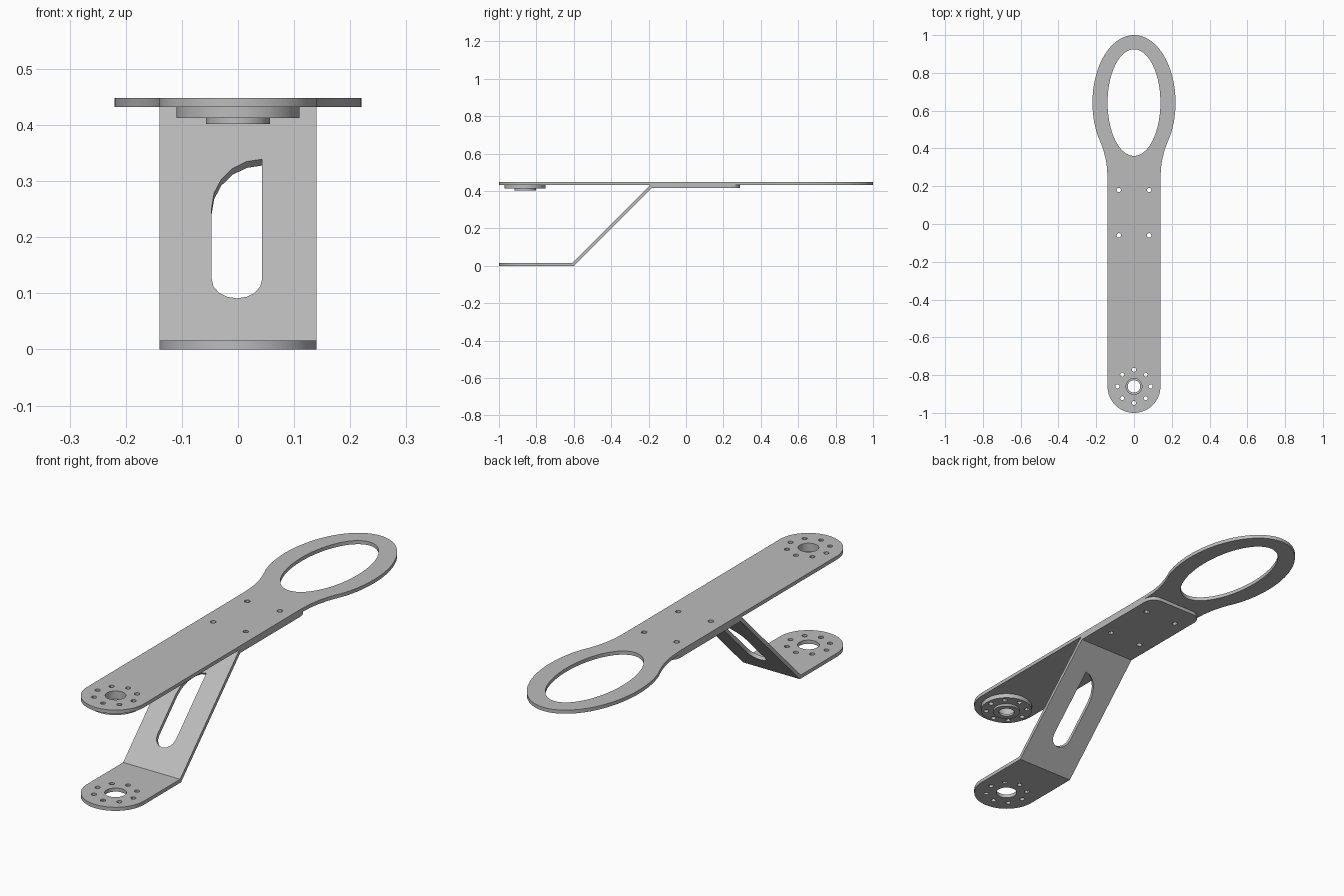
import bpy
import bmesh
from math import sin, cos, pi, radians

cube = bpy.data.objects.get("Cube")
if cube:
    bpy.data.objects.remove(cube, do_unlink=True)

grey = bpy.data.materials.new("brushed grey metal")
grey.use_nodes = True
colour = (0.5, 0.5, 0.5, 1)
grey.diffuse_color = colour
grey.node_tree.nodes["Principled BSDF"].inputs["Base Color"].default_value = colour

HALF = 0.14          # half width of the strips
T = 0.016            # sheet thickness
PIVOT = -0.86        # y of the pivot centre
BEND_LOW, BEND_HIGH = -0.6, -0.184


def arc(cx, cy, rx, ry, a0, a1, n):
    """Points on an elliptical arc, angles in degrees."""
    return [(cx + rx * cos(radians(a0 + (a1 - a0) * i / n)),
             cy + ry * sin(radians(a0 + (a1 - a0) * i / n))) for i in range(n + 1)]


def circle(cx, cy, r, n=16):
    return arc(cx, cy, r, r, 0, 360, n)[:-1]


def plate(loops, z0, z1):
    """Bmesh of a flat plate; the first loop is the outline, the others holes."""
    curve = bpy.data.curves.new("outline", "CURVE")
    curve.dimensions = "2D"
    curve.fill_mode = "BOTH"
    curve.extrude = (z1 - z0) / 2
    for loop in loops:
        spline = curve.splines.new("POLY")
        spline.points.add(len(loop) - 1)
        for point, (x, y) in zip(spline.points, loop):
            point.co = (x, y, 0, 1)
        spline.use_cyclic_u = True
    helper = bpy.data.objects.new("outline", curve)
    bpy.context.collection.objects.link(helper)
    mesh = bpy.data.meshes.new_from_object(helper)
    bm = bmesh.new()
    bm.from_mesh(mesh)
    bpy.data.objects.remove(helper, do_unlink=True)
    bpy.data.curves.remove(curve)
    bpy.data.meshes.remove(mesh)
    bmesh.ops.translate(bm, verts=bm.verts, vec=(0, 0, (z0 + z1) / 2))
    bmesh.ops.remove_doubles(bm, verts=bm.verts, dist=1e-5)
    bmesh.ops.recalc_face_normals(bm, faces=bm.faces)
    return bm


def finish(bm, name):
    mesh = bpy.data.meshes.new(name)
    bm.to_mesh(mesh)
    bm.free()
    mesh.materials.clear()
    mesh.materials.append(grey)
    for poly in mesh.polygons:
        poly.material_index = 0
    ob = bpy.data.objects.new(name, mesh)
    bpy.context.collection.objects.link(ob)
    bpy.ops.object.select_all(action="DESELECT")
    ob.select_set(True)
    bpy.context.view_layer.objects.active = ob
    bpy.ops.object.shade_smooth_by_angle(angle=radians(30))
    return ob


def mirrored(half):
    """Close a right-hand run of points with its mirror image."""
    return half + [(-x, y) for x, y in reversed(half)]


bolt_ring = [circle(0.088 * cos(i * pi / 4), PIVOT + 0.088 * sin(i * pi / 4), 0.011, 12)
             for i in range(8)]
rivet_holes = [circle(x, y, 0.012, 12) for x in (-0.08, 0.08) for y in (-0.06, 0.18)]
round_end = arc(0, PIVOT, HALF, HALF, 180, 360, 32)

# Upper arm with the oval loop at the back
neck = [(HALF, 0.24), (0.143, 0.3), (0.15, 0.345), (0.163, 0.395), (0.178, 0.435)]
loop_outer = arc(0, 0.6425, 0.22, 0.3575, -30, 210, 56)
loop_hole = arc(0, 0.6425, HALF, 0.2825, 0, 360, 56)[:-1]
arm_outline = round_end + neck + loop_outer + [(-x, y) for x, y in reversed(neck)]
finish(plate([arm_outline, loop_hole, circle(0, PIVOT, 0.042, 32)]
             + bolt_ring + rivet_holes, 0.432, 0.448), "upper_arm")

# Stepped bearing under the arm
finish(plate([circle(0, PIVOT, 0.11, 48), circle(0, PIVOT, 0.042, 32)] + bolt_ring,
             0.412, 0.432), "bearing_flange")
finish(plate([circle(0, PIVOT, 0.057, 40), circle(0, PIVOT, 0.033, 32)],
             0.402, 0.412), "bearing_collar")

# Bent bracket: foot, sloping web and mounting flange, made flat and then bent
foot = [round_end + [(HALF, BEND_LOW), (-HALF, BEND_LOW)],
        circle(0, PIVOT, 0.044, 32)] + bolt_ring
slot_z = (arc(-0.002, 0.125, 0.045, 0.034, 180, 360, 8)
          + arc(0.043, 0.252, 0.09, 0.087, 90, 180, 5))
slot = [(x, BEND_LOW + z) for x, z in slot_z]
web = [mirrored([(HALF, BEND_LOW), (HALF, BEND_HIGH)]), slot]
flange = [mirrored([(HALF, BEND_HIGH)] + arc(HALF - 0.05, 0.24, 0.05, 0.05, 0, 90, 8))]
flange += rivet_holes


def bend_mesh(bm, sloped):
    """Raise a flat section to its place, with mitred ends on the bends."""
    ends = [f for f in bm.faces
            if any(all(abs(v.co.y - b) < 1e-4 for v in f.verts)
                   for b in (BEND_LOW, BEND_HIGH))]
    bmesh.ops.delete(bm, geom=ends, context="FACES_ONLY")
    for v in bm.verts:
        x, y, z = v.co
        rise = min(max(y, BEND_LOW), BEND_HIGH) - BEND_LOW
        on_bend = min(abs(y - BEND_LOW), abs(y - BEND_HIGH)) < 1e-4
        if on_bend:
            v.co = (x, y - z * 0.414, z + rise)
        elif sloped:
            # The slot is cut square to the web; its front edge fits slot_z
            back = (z - T) * 0.707
            v.co = (x, y - T * 1.414 - back, rise + back)
        else:
            v.co = (x, y, z + rise)


bracket = bmesh.new()
for loops, sloped in ((foot, False), (web, True), (flange, False)):
    section = plate(loops, 0, T)
    bend_mesh(section, sloped)
    part = bpy.data.meshes.new("section")
    section.to_mesh(part)
    section.free()
    bracket.from_mesh(part)
    bpy.data.meshes.remove(part)
bmesh.ops.remove_doubles(bracket, verts=bracket.verts, dist=1e-4)
bmesh.ops.recalc_face_normals(bracket, faces=bracket.faces)
finish(bracket, "bent_bracket")
